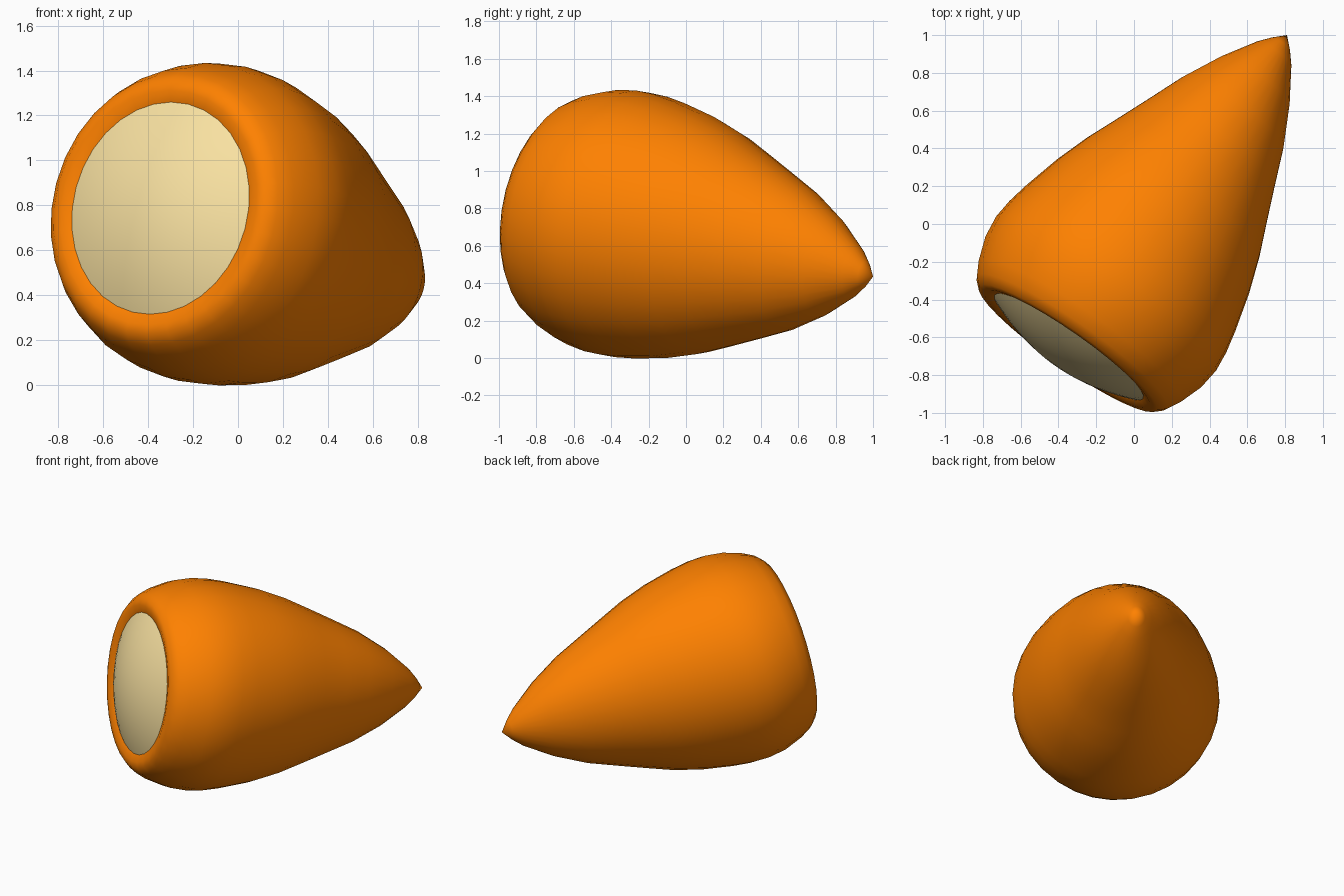
import bpy, bmesh, math
from mathutils import Matrix, Vector

if "Cube" in bpy.data.objects:
    bpy.data.objects.remove(bpy.data.objects["Cube"])

# Tilted axis: from the centre of the lens to the pointed tail
CENTRE = Vector((-0.345, -0.65, 0.787))
TIP = Vector((0.81, 1.0, 0.435))
AXIS = (TIP - CENTRE).normalized()
LENGTH = (TIP - CENTRE).length
PLACE = Matrix.Translation(CENTRE) @ AXIS.to_track_quat('Z', 'Y').to_matrix().to_4x4()


def lathe(name, profile, color, steps=32):
    """Revolve (radius, distance along axis) points; the tail grows taller than wide."""
    bm = bmesh.new()
    verts = [bm.verts.new((r, 0, t)) for r, t in profile]
    edges = [bm.edges.new(p) for p in zip(verts, verts[1:])]
    bmesh.ops.spin(bm, geom=verts + edges, cent=(0, 0, 0), axis=(0, 0, 1),
                   angle=math.tau, steps=steps)
    bmesh.ops.remove_doubles(bm, verts=bm.verts, dist=1e-4)
    bmesh.ops.recalc_face_normals(bm, faces=bm.faces)
    # an open surface may be recalculated inwards: face away from the axis
    widest = max(bm.faces, key=lambda f: f.calc_center_median().xy.length)
    c = widest.calc_center_median()
    if widest.normal.dot(Vector((c.x, c.y, min(c.z, 0)))) < 0:
        bmesh.ops.reverse_faces(bm, faces=bm.faces)
    for v in bm.verts:
        v.co.y *= 1 + 0.24 * max(0, v.co.z - 0.32) / 1.7
    bm.transform(PLACE)
    mesh = bpy.data.meshes.new(name)
    bm.to_mesh(mesh)
    bm.free()
    for p in mesh.polygons:
        p.use_smooth = True
    mat = bpy.data.materials.new(name)
    mat.diffuse_color = color
    mat.use_nodes = True
    mat.node_tree.nodes["Principled BSDF"].inputs["Base Color"].default_value = mat.diffuse_color
    mesh.materials.append(mat)
    obj = bpy.data.objects.new(name, mesh)
    bpy.context.collection.objects.link(obj)
    return obj


# Orange teardrop shell with a rolled front lip
lathe("shell", [(0.46, 0.01), (0.485, -0.003), (0.53, -0.015), (0.572, -0.01),
                (0.614, 0.03), (0.652, 0.1), (0.697, 0.23), (0.711, 0.35),
                (0.70, 0.46), (0.675, 0.58), (0.62, 0.79), (0.555, 0.98),
                (0.486, 1.145), (0.41, 1.33), (0.33, 1.53), (0.225, 1.74),
                (0.113, 1.92), (0.06, 1.985), (0, LENGTH)],
      (1.0, 0.22, 0.0, 1))

# Cream domed lens in the opening
lathe("lens", [(0.48 * math.sin(a), -0.11 * math.cos(a) ** 2)
               for a in [math.pi / 2 * i / 8 for i in range(9)]],
      (0.95, 0.76, 0.36, 1))
